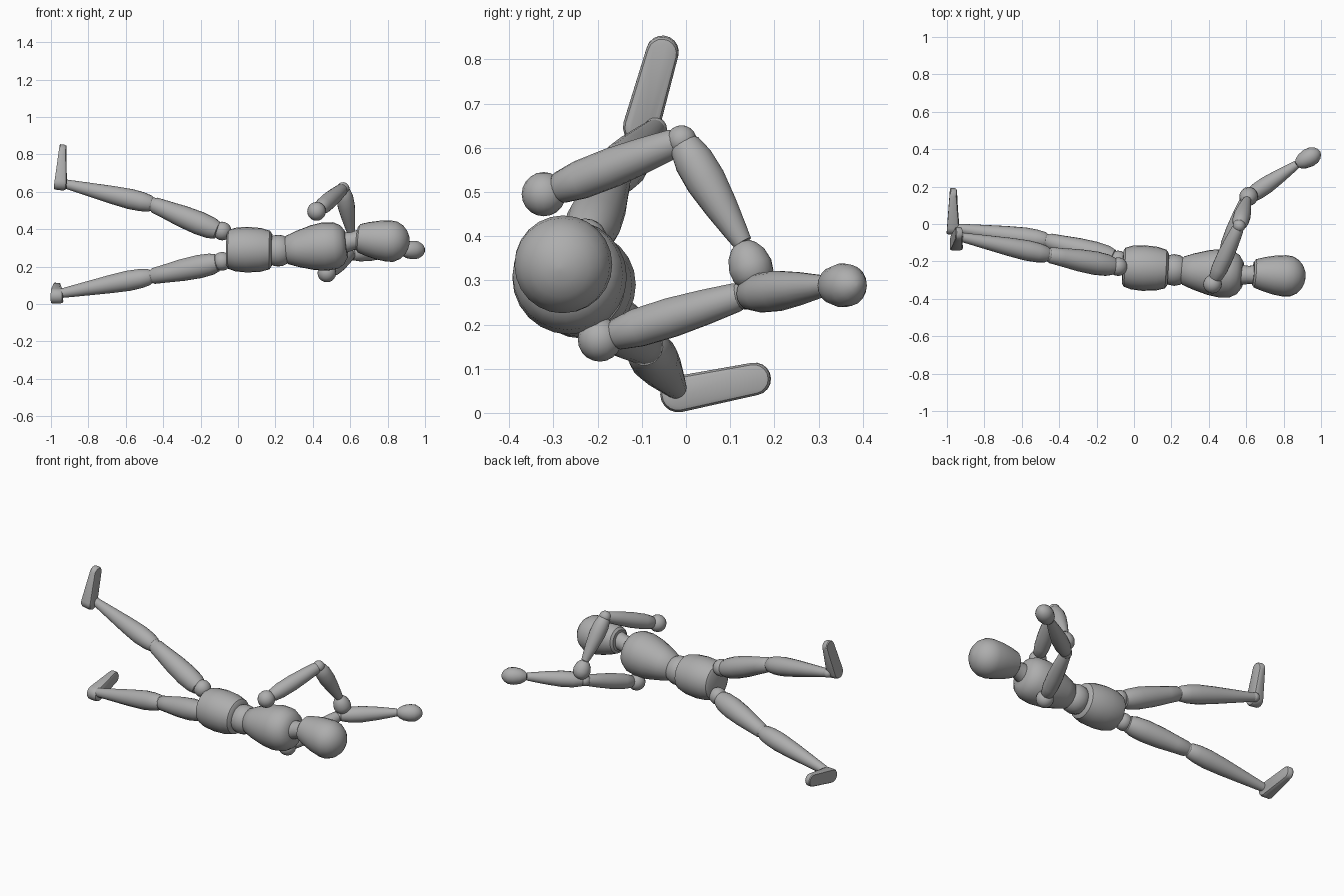
import bpy, bmesh, math
from mathutils import Vector

if "Cube" in bpy.data.objects:
    bpy.data.objects.remove(bpy.data.objects["Cube"])

grey = bpy.data.materials.new("plain_grey")
grey.use_nodes = True
COLOUR = (0.42, 0.42, 0.42, 1)
grey.diffuse_color = COLOUR
grey.node_tree.nodes["Principled BSDF"].inputs["Base Color"].default_value = COLOUR


def finish(name, bm):
    """Turn a bmesh into a shaded, coloured object."""
    bmesh.ops.recalc_face_normals(bm, faces=bm.faces)
    mesh = bpy.data.meshes.new(name)
    bm.to_mesh(mesh)
    bm.free()
    mesh.materials.append(grey)
    obj = bpy.data.objects.new(name, mesh)
    bpy.context.collection.objects.link(obj)
    bpy.ops.object.select_all(action='DESELECT')
    obj.select_set(True)
    bpy.context.view_layer.objects.active = obj
    bpy.ops.object.shade_smooth_by_angle(angle=math.radians(35))
    return obj


def turned(name, start, end, profile, sides=18):
    """Turned piece from start to end; profile is (fraction along, radius)."""
    start, end = Vector(start), Vector(end)
    turn = (end - start).to_track_quat('Z', 'Y')
    bm = bmesh.new()
    rings = []
    for t, r in profile:
        centre = start.lerp(end, t)
        rings.append([bm.verts.new(centre + turn @ Vector(
            (r * math.cos(a), r * math.sin(a), 0)))
            for a in (2 * math.pi * i / sides for i in range(sides))])
    for low, high in zip(rings, rings[1:]):
        for i in range(sides):
            j = (i + 1) % sides
            bm.faces.new((low[i], low[j], high[j], high[i]))
    bm.faces.new(rings[0])
    bm.faces.new(rings[-1])
    return finish(name, bm)


def ball(name, centre, r):
    bm = bmesh.new()
    bmesh.ops.create_uvsphere(bm, u_segments=16, v_segments=10, radius=r)
    bmesh.ops.translate(bm, verts=bm.verts, vec=Vector(centre))
    return finish(name, bm)


def foot(name, heel, toe, r_heel=0.041, r_toe=0.037):
    """Wedge with rounded ends: the sole faces -x, thick heel, thin toe."""
    heel, toe = Vector(heel), Vector(toe)
    along = toe - heel
    along.normalize()
    side = along.cross(Vector((1, 0, 0))).normalized()
    up = side.cross(along)
    if up.x < 0:
        up = -up
    bm = bmesh.new()
    layers = []
    for height, inset in ((0, 0.9), (0.12, 1), (0.75, 1), (0.93, 0.88), (1, 0.65)):
        ring = []
        for i in range(20):
            a = math.pi * (i % 10) / 9 - math.pi / 2
            front = i < 10
            base, r, thick = (toe, r_toe, 0.038) if front else (heel, r_heel, 0.066)
            sign = 1 if front else -1
            ring.append(bm.verts.new(
                base + along * (sign * r * inset * math.cos(a))
                + side * (sign * r * inset * math.sin(a)) + up * (thick * height)))
        layers.append(ring)
    for low, high in zip(layers, layers[1:]):
        for i in range(20):
            j = (i + 1) % 20
            bm.faces.new((low[i], low[j], high[j], high[i]))
    bm.faces.new(layers[0])
    bm.faces.new(layers[-1])
    return finish(name, bm)


# Shared profiles for the jointed limbs
THIGH = [(0, .03), (.03, .047), (.12, .058), (.3, .063), (.55, .059), (.8, .049), (.97, .043), (1, .035)]
SHIN = [(0, .034), (.03, .044), (.12, .052), (.25, .055), (.45, .049), (.7, .038), (.92, .028), (1, .024)]
UPPER_ARM = [(0, .025), (.04, .036), (.2, .044), (.45, .045), (.7, .040), (.93, .033), (1, .026)]
FOREARM = [(0, .025), (.05, .036), (.2, .045), (.4, .046), (.65, .038), (.9, .027), (1, .022)]
HAND = [(0, .018), (.08, .03), (.25, .043), (.5, .05), (.72, .047), (.88, .034), (.97, .018), (1, .004)]

# Torso
turned("pelvis", (-.06, -.23, .292), (.182, -.242, .288),
       [(0, .088), (.04, .104), (.2, .117), (.45, .122), (.75, .117), (.95, .103), (1, .085)], 24)
ball("waist", (.215, -.246, .285), .085)
turned("chest", (.25, -.248, .287), (.58, -.272, .318),
       [(0, .058), (.04, .076), (.2, .096), (.45, .12), (.65, .13), (.82, .125), (.93, .105), (1, .07)], 24)

# Neck and head
turned("neck", (.56, -.272, .325), (.67, -.272, .35), [(0, .056), (.5, .048), (1, .056)])
turned("head", (.637, -.263, .352), (.917, -.287, .326),
       [(0, .062), (.035, .076), (.2, .091), (.4, .104), (.6, .111), (.73, .108),
        (.85, .09), (.93, .066), (.98, .036), (1, .006)], 24)

# Legs: hip, thigh top, knee, ankle, heel, toe
LEGS = {
    "left": ((-.085, -.228, .39), (-.1, -.228, .388), (-.456, -.165, .533),
             (-.925, -.07, .642), (-.98, -.1, .653), (-.957, -.053, .818)),
    "right": ((-.085, -.192, .228), (-.1, -.186, .222), (-.462, -.09, .147),
              (-.955, -.022, .055), (-.999, -.014, .043), (-.986, .156, .077)),
}
for name, (hip, top, knee, ankle, heel, toe) in LEGS.items():
    ball(name + "_hip", hip, .05)
    turned(name + "_thigh", top, knee, THIGH)
    ball(name + "_knee", knee, .037)
    turned(name + "_shin", knee, ankle, SHIN)
    ball(name + "_ankle", ankle, .027)
    foot(name + "_foot", heel, toe)

# Arms: shoulder, elbow, wrist, fingertip
ARMS = {
    "left": ((.42, -.322, .495), (.562, -.01, .617), (.604, .128, .385), (.62, .163, .28)),
    "right": ((.475, -.195, .166), (.6, .135, .268), (.87, .318, .288), (.995, .388, .289)),
}
for name, (shoulder, elbow, wrist, tip) in ARMS.items():
    ball(name + "_shoulder", shoulder, .05)
    turned(name + "_upper_arm", Vector(shoulder).lerp(Vector(elbow), .08), elbow, UPPER_ARM)
    ball(name + "_elbow", elbow, .034)
    turned(name + "_forearm", elbow, wrist, FOREARM)
    turned(name + "_hand", wrist, tip, HAND)
